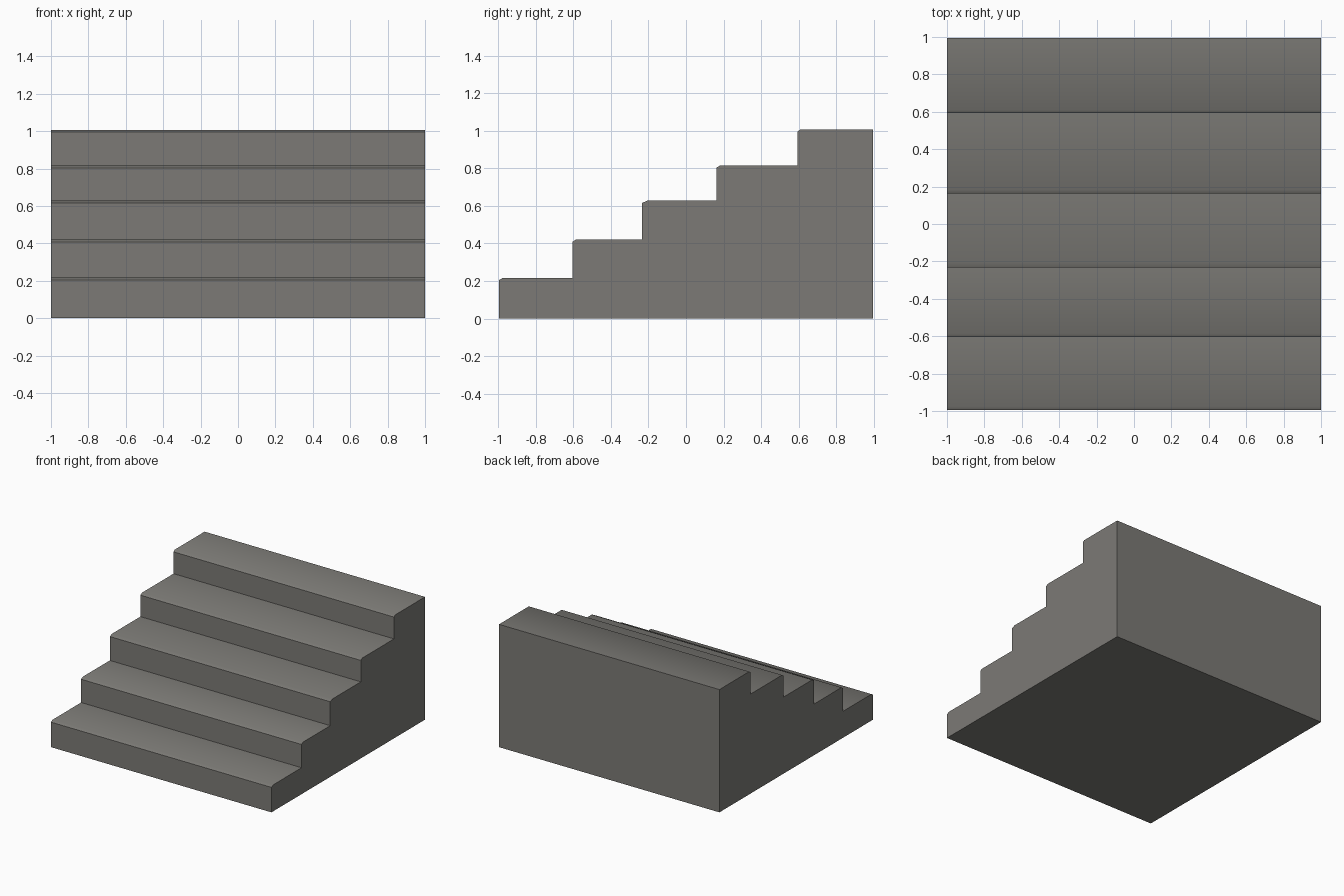
import bpy, bmesh, math

if "Cube" in bpy.data.objects:
    bpy.data.objects.remove(bpy.data.objects["Cube"])

# Stone colour
stone = bpy.data.materials.new("warm grey stone")
stone.diffuse_color = (0.20, 0.195, 0.18, 1)
stone.use_nodes = True
stone.node_tree.nodes["Principled BSDF"].inputs["Base Color"].default_value = stone.diffuse_color

# Steps: (front y, tread height, nosing bevel depth)
steps = [(-0.995, 0.217, 0.02), (-0.605, 0.42, 0.018), (-0.233, 0.628, 0.028),
         (0.163, 0.816, 0.02), (0.593, 1.007, 0.016)]
BACK, HALF_WIDTH, DROP = 0.995, 1.0, 0.012

# Side profile: riser, small bevelled nosing, tread
profile = [(steps[0][0], 0.0)]
for i, (y, z, depth) in enumerate(steps):
    end = steps[i + 1][0] if i + 1 < len(steps) else BACK
    profile += [(y, z - DROP), (y + depth, z), (end, z)]
profile.append((BACK, 0.0))

# Staircase: profile extruded across the width
bm = bmesh.new()
face = bm.faces.new([bm.verts.new((-HALF_WIDTH, y, z)) for y, z in profile])
out = bmesh.ops.extrude_face_region(bm, geom=[face])
moved = [g for g in out["geom"] if isinstance(g, bmesh.types.BMVert)]
bmesh.ops.translate(bm, verts=moved, vec=(2 * HALF_WIDTH, 0, 0))
bmesh.ops.recalc_face_normals(bm, faces=bm.faces[:])
mesh = bpy.data.meshes.new("staircase")
bm.to_mesh(mesh)
bm.free()
mesh.materials.append(stone)
stairs = bpy.data.objects.new("staircase", mesh)
bpy.context.collection.objects.link(stairs)

# Soft nosing into tread, crisp risers
bpy.context.view_layer.objects.active = stairs
stairs.select_set(True)
bpy.ops.object.shade_smooth_by_angle(angle=math.radians(42))
